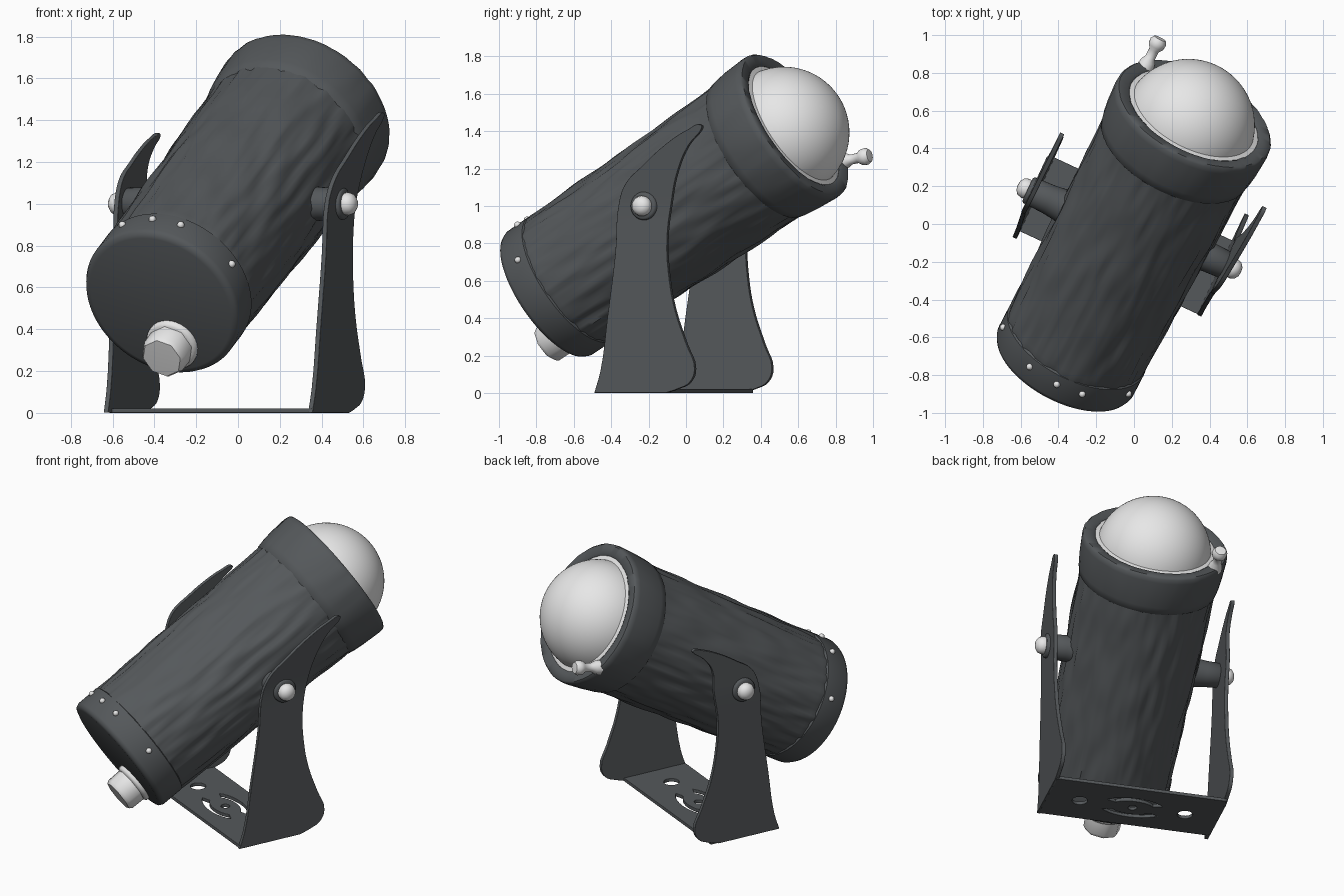
import bpy, bmesh, math
from mathutils import Matrix, Vector, noise

if "Cube" in bpy.data.objects:
    bpy.data.objects.remove(bpy.data.objects["Cube"])


def material(name, rgb):
    m = bpy.data.materials.new(name)
    m.diffuse_color = (*rgb, 1)
    m.use_nodes = True
    m.node_tree.nodes["Principled BSDF"].inputs["Base Color"].default_value = m.diffuse_color
    return m


DARK = material("dark grey metal", (0.09, 0.098, 0.104))
WHITE = material("off white", (0.8, 0.8, 0.8))

# Frame of the tilted barrel: local z runs from the rear cap to the lens
REAR = Vector((-0.37, -0.745, 0.523))
FRONT = Vector((0.32, 0.584, 1.435))
LENGTH = (FRONT - REAR).length
axis = (FRONT - REAR).normalized()
right = Vector((axis.y, -axis.x, 0)).normalized()
down = axis.cross(right)
BARREL = Matrix((right, down, axis)).transposed().to_4x4()
BARREL.translation = REAR

# Frame of the bracket: local x runs across between the two arms
BRACKET = Matrix.Translation((-0.02, -0.015, 0)) @ Matrix.Rotation(math.radians(-25), 4, 'Z')


def finish(obj, mat, angle=40):
    obj.data.materials.clear()
    obj.data.materials.append(mat)
    bpy.ops.object.select_all(action='DESELECT')
    obj.select_set(True)
    bpy.context.view_layer.objects.active = obj
    bpy.ops.object.shade_smooth_by_angle(angle=math.radians(angle))
    return obj


def lathe(name, profile, matrix, mat, segs=96, ripple=0.0):
    """Spin (radius, height) points around local z."""
    bm = bmesh.new()
    rings = []
    for r, h in profile:
        if r < 1e-6:
            rings.append([bm.verts.new((0, 0, h))])
            continue
        ring = []
        for i in range(segs):
            a = 2 * math.pi * i / segs
            c, s = math.cos(a), math.sin(a)
            q = r + ripple * noise.noise(Vector((c * 10, s * 10, h * 4)))
            ring.append(bm.verts.new((c * q, s * q, h)))
        rings.append(ring)
    for a, b in zip(rings, rings[1:]):
        for i in range(segs):
            j = (i + 1) % segs
            if len(a) == 1:
                bm.faces.new((a[0], b[j], b[i]))
            elif len(b) == 1:
                bm.faces.new((a[i], a[j], b[0]))
            else:
                bm.faces.new((a[i], a[j], b[j], b[i]))
    bmesh.ops.recalc_face_normals(bm, faces=bm.faces)
    me = bpy.data.meshes.new(name)
    bm.to_mesh(me)
    bm.free()
    obj = bpy.data.objects.new(name, me)
    bpy.context.collection.objects.link(obj)
    obj.matrix_world = matrix
    return finish(obj, mat, 50)


def dome(r, start, steps=16):
    """Profile of a ball from polar angle start (degrees) up to its pole."""
    angs = [math.radians(start + (180 - start) * i / steps) for i in range(steps)]
    return [(r * math.sin(a), -r * math.cos(a)) for a in angs] + [(0, r)]


def plate(name, outlines, thick, matrix, mat, smooth):
    """Flat filled plate from closed outlines; later outlines are holes."""
    cu = bpy.data.curves.new(name, 'CURVE')
    cu.dimensions, cu.fill_mode = '2D', 'BOTH'
    cu.extrude, cu.bevel_depth, cu.resolution_u = thick / 2 - 0.003, 0.003, 4
    for pts in outlines:
        sp = cu.splines.new('BEZIER')
        sp.bezier_points.add(len(pts) - 1)
        for bp, (x, y) in zip(sp.bezier_points, pts):
            bp.co = (x, y, 0)
            curved = smooth and y > 0.01      # corners on the floor stay sharp
            bp.handle_left_type = bp.handle_right_type = 'AUTO' if curved else 'VECTOR'
        sp.use_cyclic_u = True
    obj = bpy.data.objects.new(name, cu)
    bpy.context.collection.objects.link(obj)
    obj.matrix_world = matrix
    bpy.ops.object.select_all(action='DESELECT')
    obj.select_set(True)
    bpy.context.view_layer.objects.active = obj
    bpy.ops.object.convert(target='MESH')
    return finish(bpy.context.object, mat)


# Barrel with a rippled skin, widening towards the lens
e = LENGTH
N = 44
skin = [(0.39, 0.16)] + [(0.394 + 0.024 * i / N, 0.18 + (e - 0.42) * i / N) for i in range(N + 1)]
lathe("barrel", skin, BARREL, DARK, 128, 0.014)

# Rear cap and front collar with a recessed lip
lathe("rear_cap", [(0, 0), (0.365, 0), (0.39, 0.008), (0.4, 0.03), (0.4, 0.17), (0.385, 0.18)],
      BARREL, DARK)
lathe("front_collar", [(0.405, e - 0.28), (0.423, e - 0.265), (0.432, e - 0.22), (0.44, e - 0.15),
                       (0.447, e - 0.04), (0.445, e - 0.012), (0.435, e), (0.385, e),
                       (0.37, e - 0.01), (0.366, e - 0.06), (0, e - 0.06)], BARREL, DARK, 96, 0.004)

# Lens dome and the pale ring that seats it
lathe("lens_dome", dome(0.352, 80, 28), BARREL @ Matrix.Translation((0, 0, e - 0.082)), WHITE)
lathe("lens_ring", [(0.32, e - 0.05), (0.374, e - 0.05), (0.374, e - 0.012), (0.34, e - 0.006)],
      BARREL, WHITE)

# Small knob on the collar rim
knob_at = BARREL @ Matrix.Translation((-0.345, 0.22, e - 0.02)) @ Matrix.Rotation(-0.36, 4, 'X')
lathe("rim_knob", [(0, 0), (0.045, 0), (0.04, 0.035), (0.027, 0.06), (0.027, 0.105), (0.042, 0.125),
                   (0.046, 0.155), (0.034, 0.175), (0, 0.178)], knob_at, WHITE, 20)

# Cable plug under the rear cap: round collar and an eight-sided nut
plug_at = BARREL @ Matrix.Translation((0.005, 0.225, 0.01)) @ Matrix.Rotation(math.pi, 4, 'X')
lathe("plug_collar", [(0, 0), (0.13, 0), (0.13, 0.025), (0.115, 0.04), (0, 0.04)],
      plug_at, WHITE, 32)
lathe("plug_nut", [(0, 0.02), (0.115, 0.02), (0.113, 0.125), (0.1, 0.145), (0, 0.148)],
      plug_at, WHITE, 8)

# Little screws round the rear cap
for k, deg in enumerate((-70, -23, 2, 23, 68)):
    a = math.radians(deg)
    at = BARREL @ Matrix.Translation((0.402 * math.sin(a), -0.402 * math.cos(a), 0.115))
    lathe(f"cap_screw_{k}", [(0, -0.018)] + dome(0.018, 30, 6), at, WHITE, 10)

# Bracket base with two round holes, a centre hole and two curved slots
HALF = 0.53


def hole(cx, cy, r, n=16):
    return [(cx + r * math.cos(2 * math.pi * i / n), cy + r * math.sin(2 * math.pi * i / n))
            for i in range(n)]


def arc_slot(side, r0=0.075, r1=0.115, n=10):
    angs = [side * math.pi / 2 + math.radians(-60 + 120 * i / n) for i in range(n + 1)]
    return ([(r0 * 1.8 * math.cos(a), r0 * math.sin(a) - 0.06) for a in angs]
            + [(r1 * 1.8 * math.cos(a), r1 * math.sin(a) - 0.06) for a in reversed(angs)])


plate("bracket_base", [[(-HALF, -0.265), (HALF, -0.265), (HALF, 0.16), (-HALF, 0.16)],
                       hole(-0.33, -0.06, 0.05), hole(0.33, -0.06, 0.05),
                       hole(0, -0.06, 0.03), arc_slot(1), arc_slot(-1)],
      0.022, BRACKET @ Matrix.Translation((0, 0, 0.011)), DARK, False)

# Fin-shaped arms, bolts and hubs: (depth, height) outline of one arm
ARM = [(-0.268, 0.004), (-0.232, 0.12), (-0.19, 0.4), (-0.14, 0.75), (-0.115, 1.02), (-0.07, 1.12),
       (0.03, 1.21), (0.18, 1.33), (0.31, 1.405), (0.39, 1.43), (0.39, 1.415), (0.31, 1.33),
       (0.235, 1.19), (0.19, 1.03), (0.16, 0.82), (0.17, 0.62), (0.205, 0.44), (0.27, 0.26),
       (0.318, 0.13), (0.29, 0.06), (0.22, 0.025), (0.15, 0.004)]
# outline x -> bracket depth, outline y -> height, thickness -> across
STAND = Matrix(((0, 0, 1, 0), (1, 0, 0, 0), (0, 1, 0, 0), (0, 0, 0, 1)))
for side, name, bolt_y, lean in ((1, "right", 0.03, 0.13), (-1, "left", -0.05, -0.03)):
    pts = ARM
    if side < 0:   # this arm has a slightly shorter tip
        pts = [(y * (0.85 if z > 1.15 else 1) - 0.04, z if z < 1.15 else 1.15 + (z - 1.15) * 0.65)
               for y, z in ARM]
    arm = plate(name + "_arm", [pts], 0.024,
                BRACKET @ Matrix.Translation((side * HALF, 0, 0)) @ STAND, DARK, True)
    for v in arm.data.vertices:   # the tips lean sideways
        v.co.z += side * (lean * max(0, v.co.y - 1.0) + 0.015 * min(1, v.co.y))
    out = (BRACKET @ Matrix.Translation((side * (HALF + 0.02), bolt_y, 1.0))
           @ Matrix.Rotation(side * math.pi / 2, 4, 'Y'))
    lathe(name + "_hub", [(0, -0.18), (0.09, -0.18), (0.08, -0.1), (0.075, 0.018), (0.065, 0.026), (0, 0.026)],
          out, DARK, 32)
    lathe(name + "_bolt", [(0, 0.02), (0.052, 0.02), (0.055, 0.04), (0.047, 0.064), (0.025, 0.08), (0, 0.083)],
          out, WHITE, 24)
